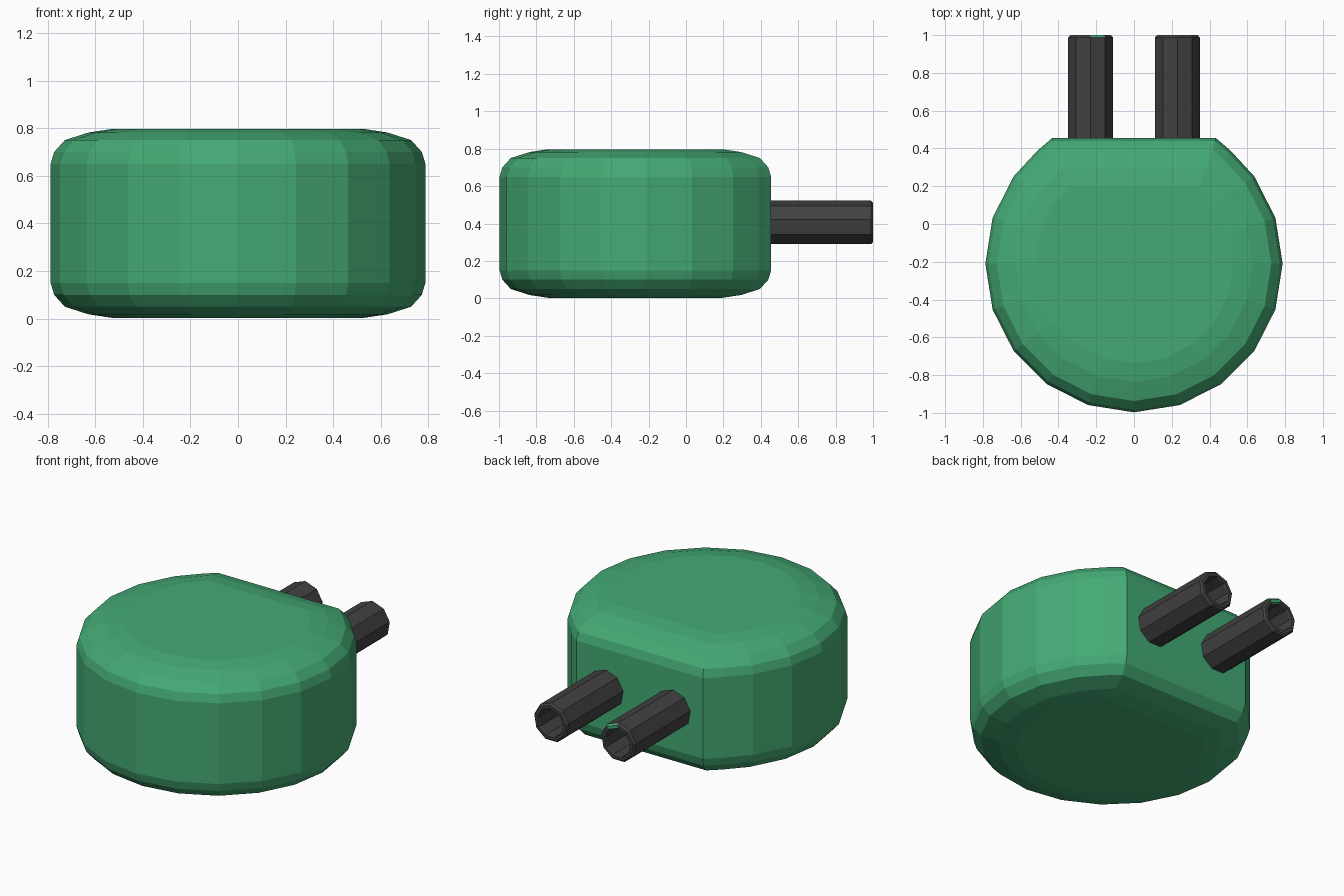
import bpy, bmesh, math

if "Cube" in bpy.data.objects:
    bpy.data.objects.remove(bpy.data.objects["Cube"])


def material(name, rgb):
    m = bpy.data.materials.new(name)
    m.diffuse_color = (*rgb, 1)
    m.use_nodes = True
    m.node_tree.nodes["Principled BSDF"].inputs["Base Color"].default_value = m.diffuse_color
    return m


green = material("green", (0.058, 0.40, 0.175))
grey = material("dark grey", (0.053, 0.053, 0.053))


def make_object(name, bm, mats):
    bmesh.ops.recalc_face_normals(bm, faces=bm.faces[:])
    me = bpy.data.meshes.new(name)
    bm.to_mesh(me)
    bm.free()
    for m in mats:
        me.materials.append(m)
    ob = bpy.data.objects.new(name, me)
    bpy.context.collection.objects.link(ob)
    return ob


def bridge(bm, a, b):
    n = len(a)
    return [bm.faces.new((a[i], a[(i + 1) % n], b[(i + 1) % n], b[i])) for i in range(n)]


# Body: rounded drum with a flat back, stacked from inset outlines
CY, R, FLAT = -0.21, 0.787, 0.455


def outline(bm, inset, z):
    r, flat = R - inset, FLAT - inset
    corner = math.degrees(math.acos(-(flat - CY) / r))
    half = [18 * i for i in range(1, 8)] + [126 + 0.62 * (corner - 126), corner]
    angles = [-a for a in reversed(half)] + [0] + half
    ring = []
    for a in angles:
        t = math.radians(a)
        wide = 1.03 if abs(a) == corner else 1
        ring.append(bm.verts.new((wide * r * math.sin(t), CY - r * math.cos(t), z)))
    return ring


edge = [(0.26, 0.003), (0.16, 0.018), (0.06, 0.05), (0.015, 0.10), (0, 0.15)]
profile = edge + [(i, 0.8 - z) for i, z in reversed(edge)]
bm = bmesh.new()
rings = [outline(bm, i, z) for i, z in profile]
for a, b in zip(rings, rings[1:]):
    bridge(bm, a, b)
bm.faces.new(rings[0])
bm.faces.new(rings[-1])
make_object("body", bm, [green])


# Prongs: nine-sided hollow tubes with a small bevelled rim
def prong(name, cx, marked):
    bm = bmesh.new()
    rings = []
    for r, y in [(0.12, 0.42), (0.12, 0.988), (0.109, 1.0), (0.09, 1.0), (0.085, 0.99), (0.085, 0.5)]:
        rings.append([bm.verts.new((cx + r * math.sin(math.tau * i / 9), y,
                                    0.402 + r * math.cos(math.tau * i / 9))) for i in range(9)])
    for k, (a, b) in enumerate(zip(rings, rings[1:])):
        faces = bridge(bm, a, b)
        # one rim segment of the left prong is painted green
        if marked and k in (1, 2, 3):
            faces[0].material_index = 1
    bm.faces.new(rings[0])
    bm.faces.new(rings[-1])
    make_object(name, bm, [grey, green])


prong("left_prong", -0.23, True)
prong("right_prong", 0.23, False)
